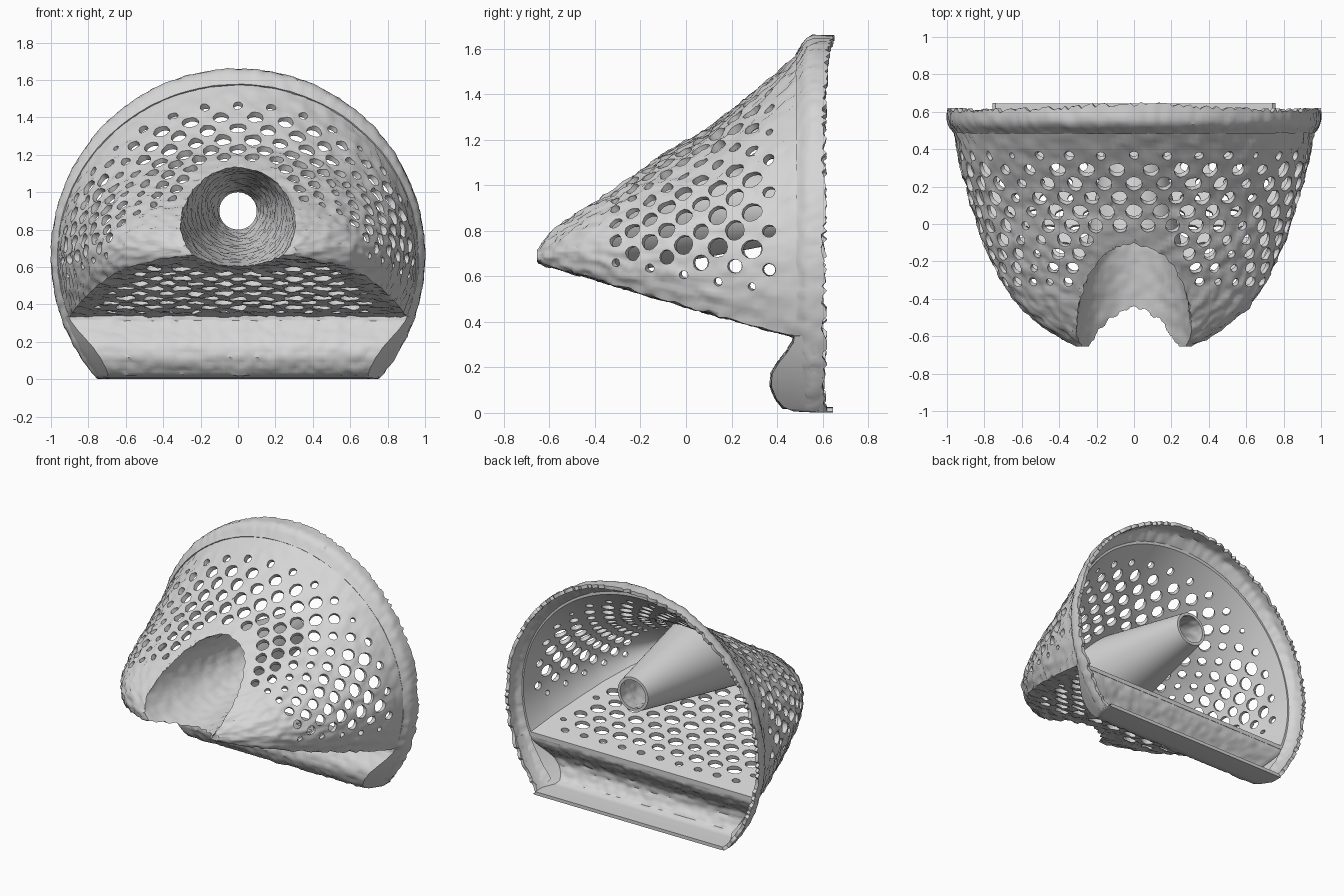
import bpy, bmesh, math, random
from mathutils import Vector, noise

if "Cube" in bpy.data.objects:
    bpy.data.objects.remove(bpy.data.objects["Cube"])

random.seed(4)
grey = bpy.data.materials.new("light_grey")
grey.diffuse_color = (0.67, 0.67, 0.67, 1)
grey.use_nodes = True
grey.node_tree.nodes["Principled BSDF"].inputs["Base Color"].default_value = grey.diffuse_color

# Hood stations: y, half width, top z, floor z
STATIONS = [(-.655, .31, .755, .665), (-.62, .38, .81, .65), (-.55, .49, .87, .632),
            (-.45, .61, .93, .605), (-.3, .715, 1.015, .56), (-.1, .805, 1.14, .50),
            (.1, .87, 1.25, .44), (.3, .925, 1.41, .385), (.5, .965, 1.58, .33)]
LOW = math.asin(.26 / .74)      # arc angle of the lower corner
AXIS_Z = .9                     # funnel axis height


def dims(y):
    y = min(max(y, STATIONS[0][0]), STATIONS[-1][0])
    for a, b in zip(STATIONS, STATIONS[1:]):
        if y <= b[0]:
            f = (y - a[0]) / (b[0] - a[0])
            return [a[i] + (b[i] - a[i]) * f for i in (1, 2, 3)]
    return list(STATIONS[-1][1:])


def dome(phi, y, inset=0.0):
    w, zt, zb = dims(y)
    w, zt, zb = w - inset, zt - inset * 1.3, zb + inset
    zm = zb + .26 * (zt - zb)
    return Vector((w * math.cos(phi), y, zm + (zt - zm) * math.sin(phi)))


def section(y, inset=0.0, n_arc=130, n_floor=60):
    pts = [dome(-LOW + (math.pi + 2 * LOW) * i / n_arc, y, inset) for i in range(n_arc + 1)]
    a, b = pts[-1], pts[0]
    return pts + [a.lerp(b, i / n_floor) for i in range(1, n_floor)]


def funnel_r(y):
    return .1 + .188 * (.6 - y)


def skin(bm, rows, closed=True):
    vs = [[bm.verts.new(p) for p in r] for r in rows]
    for a, b in zip(vs, vs[1:]):
        bridge(bm, a, b, closed)
    return vs


def bridge(bm, a, b, closed=True):
    n = len(a)
    for i in range(n if closed else n - 1):
        j = (i + 1) % n
        bm.faces.new((a[i], a[j], b[j], b[i]))


def roughen(bm, rows, amount, scale=21):
    # pebbled surface
    bmesh.ops.recalc_face_normals(bm, faces=bm.faces)
    bm.normal_update()
    moves = [(v, v.normal * (amount * (noise.voronoi(v.co * scale)[0][0] - .5))) for r in rows for v in r]
    for v, m in moves:
        v.co += m


def make(name, bm):
    bmesh.ops.recalc_face_normals(bm, faces=bm.faces)
    me = bpy.data.meshes.new(name)
    bm.to_mesh(me)
    bm.free()
    me.materials.append(grey)
    ob = bpy.data.objects.new(name, me)
    bpy.context.collection.objects.link(ob)
    return ob


def evaluated(ob):
    bpy.context.view_layer.update()
    dg = bpy.context.evaluated_depsgraph_get()
    me = bpy.data.meshes.new_from_object(ob.evaluated_get(dg))
    ob.modifiers.clear()
    return me


def area(me):
    return sum(p.area for p in me.polygons)


def boolean(ob, cutter, op, keep):
    # accept the first solver whose result keeps a sensible share of the area
    before = area(ob.data)
    for solver in ('EXACT', 'MANIFOLD', 'FLOAT'):
        m = ob.modifiers.new("cut", 'BOOLEAN')
        m.operation, m.object, m.solver = op, cutter, solver
        me = evaluated(ob)
        if keep < area(me) / before < 1.3:
            ob.data = me
            break
    bpy.data.objects.remove(cutter)


def circle(y, r, n):
    return [(r * math.cos(2 * math.pi * i / n), y, AXIS_Z + r * math.sin(2 * math.pi * i / n))
            for i in range(n)]


# Hood: outer and inner skins joined at the back edge
YS = [-.655 + 1.155 * (i / 50) ** 1.2 for i in range(51)]
bm = bmesh.new()
outer = skin(bm, [section(y) for y in YS])
inner = skin(bm, [section(.5 - (.5 - y) * .97, .03) for y in YS])
bridge(bm, outer[-1], inner[-1])
bm.faces.new(outer[0])
bm.faces.new(inner[0])
roughen(bm, outer[1:-1], .024)
hood = make("perforated_hood", bm)

# Funnel opening in the hood
bm = bmesh.new()
cone = skin(bm, [circle(y, funnel_r(y) + .006, 64) for y in (-.9, .55)])
for r in cone:
    bm.faces.new(r)
boolean(hood, make("cone_cutter", bm), 'DIFFERENCE', .6)

# Perforations: honeycomb rows of separate oval prisms
bm = bmesh.new()
placed = []


def prism(p, t1, t2, r1, r2):
    # shrink a hole that would touch a neighbour
    big = max(r1, r2)
    room = min([(p - q).length - r - .016 for q, r in placed] + [big])
    if room < .012:
        return
    f = room / big
    placed.append((p, room))
    n = t1.cross(t2).normalized()
    if n.dot(p - Vector((0, p.y, .75))) < 0:
        n = -n
    rings = skin(bm, [[p + n * d + t1 * (f * r1 * math.cos(k * math.pi / 6)) + t2 * (f * r2 * math.sin(k * math.pi / 6))
                       for k in range(12)] for d in (-.055, .03)])
    for r in rings:
        bm.faces.new(r)


def near_funnel(p, gap):
    return math.hypot(p.x, p.z - AXIS_Z) < funnel_r(p.y) + gap


def half_arc(y):
    return sum((dome(a * .02, y) - dome(a * .02 - .02, y)).length for a in range(-17, 79))


def dome_hole(phi, y, pitch):
    p = dome(phi, y)
    elev = math.degrees(phi if phi < math.pi / 2 else math.pi - phi)
    size = min(1, (.47 - y) / .17, (y + .42) / .12, (elev + 15) / 20)
    size *= 1 - .4 * math.exp(-((elev - 46) / 8) ** 2)
    r = min(.044, pitch * .31) * size
    if r < .01 or near_funnel(p, .07):
        return
    t1 = (dome(phi + .01, y) - p).normalized()
    t2 = dome(phi, y + .01) - p
    t2 = (t2 - t1 * t2.dot(t1)).normalized()
    prism(p, t1, t2, r * random.uniform(.9, 1.05), r * random.uniform(.95, 1.1))


for row in range(12):
    y = -.385 + .075 * row
    pitch = .158 * half_arc(y) / half_arc(.22)
    for side in (1, -1):
        phi, s, target = math.pi / 2, 0.0, pitch * .5 * (row % 2)
        while phi > -LOW:
            if s >= target:
                if not (side == -1 and target == 0):
                    dome_hole(phi if side == 1 else math.pi - phi, y, pitch)
                target += pitch
            s += (dome(phi - .01, y) - dome(phi, y)).length
            phi -= .01
boolean(hood, make("dome_hole_cutter", bm), 'DIFFERENCE', .6)

# Floor perforations
bm = bmesh.new()
placed.clear()
for row in range(10):
    y = -.4 + .088 * row
    w, zt, zb = dims(y)
    t2 = (Vector((0, .01, dims(y + .01)[2] - zb))).normalized()
    for k in range(-6, 7):
        p = Vector(((k + .5 * (row % 2)) * .15, y, zb))
        size = min(1, (.93 * w - .07 - abs(p.x)) / .1, (.5 - y) / .2)
        if size > .3 and not near_funnel(p, .07):
            prism(p, Vector((1, 0, 0)), t2, .055 * size, .037 * size)
boolean(hood, make("floor_hole_cutter", bm), 'DIFFERENCE', .6)

# Funnel: tapering tube trimmed to the hood's outer form
bm = bmesh.new()
ty = [-.85 + 1.45 * i / 56 for i in range(57)]
t_in = skin(bm, [circle(y, funnel_r(y), 72) for y in ty])
t_out = skin(bm, [circle(y, funnel_r(y) + .02, 72) for y in ty])
bridge(bm, t_in[0], t_out[0])
bridge(bm, t_in[-1], t_out[-1])
roughen(bm, t_in[1:-1], .016, 22)
funnel = make("funnel", bm)
bm = bmesh.new()
body = skin(bm, [section(y) for y in YS + [.75]])
bm.faces.new(body[0])
bm.faces.new(body[-1])
roughen(bm, body[1:-2], .024)
boolean(funnel, make("trim_body", bm), 'INTERSECT', .3)

# Rim flange: flares from the hood's edge to a circle with a ragged back
R, CZ, N = .988, .66, 240
A = math.asin((CZ - .013) / R)
bm = bmesh.new()
jag = [random.uniform(-.014, .012) for _ in range(N + 1)]
rows = []
for y, f in ((.492, 0), (.508, .25), (.522, .6), (.54, .88), (.56, 1), (.585, 1), (None, 1)):
    row = []
    for i in range(N + 1):
        a = -A + (math.pi + 2 * A) * i / N
        yy = y if y else .608 + jag[i] + .034 * max(0, math.sin(a)) ** 10
        row.append(((.955 + (R - .955) * f) * math.cos(a), yy, CZ + (.91 + (R - .91) * f) * math.sin(a)))
    rows.append(row)
rim = skin(bm, rows, False)
roughen(bm, rim[1:-1], .014)
flange = make("rim_flange", bm)

# Chin trough under the floor, its ends tapering back to the rim circle
PROFILE = [(.485, .34), (.483, .31), (.455, .265), (.415, .215), (.388, .17), (.385, .12),
           (.405, .07), (.435, .035), (.475, .018), (.56, .014), (.645, .013)]
bm = bmesh.new()
rows = [(a[0] + (b[0] - a[0]) * k / 3, a[1] + (b[1] - a[1]) * k / 3)
        for a, b in zip(PROFILE, PROFILE[1:]) for k in range(3)] + [PROFILE[-1]]


def end_x(y, z):
    return math.sqrt((R - .45 * max(0, .56 - y)) ** 2 - (z - CZ) ** 2)


grid = []
for y, z in rows:
    c = end_x(y, z)
    back = max(.6, y + .001)
    walls = [(end_x(v, z), v) for v in (back, y + (back - y) * .75, y + (back - y) * .4)]
    grid.append([(-e, v, z) for e, v in walls] + [(-c + 2 * c * i / 70, y, z) for i in range(71)]
                + [(e, v, z) for e, v in reversed(walls)])
trough_rows = skin(bm, grid, False)
roughen(bm, [r[5:-5] for r in trough_rows[2:22]], .018)
trough = make("chin_trough", bm)

# Wall thickness for the open sheets
for ob in (flange, trough):
    m = ob.modifiers.new("thickness", 'SOLIDIFY')
    m.thickness, m.offset = .024, 0
    ob.data = evaluated(ob)

# Smooth shading
for ob in (hood, funnel, flange, trough):
    bpy.ops.object.select_all(action='DESELECT')
    ob.select_set(True)
    bpy.context.view_layer.objects.active = ob
    bpy.ops.object.shade_smooth_by_angle(angle=math.radians(40))
